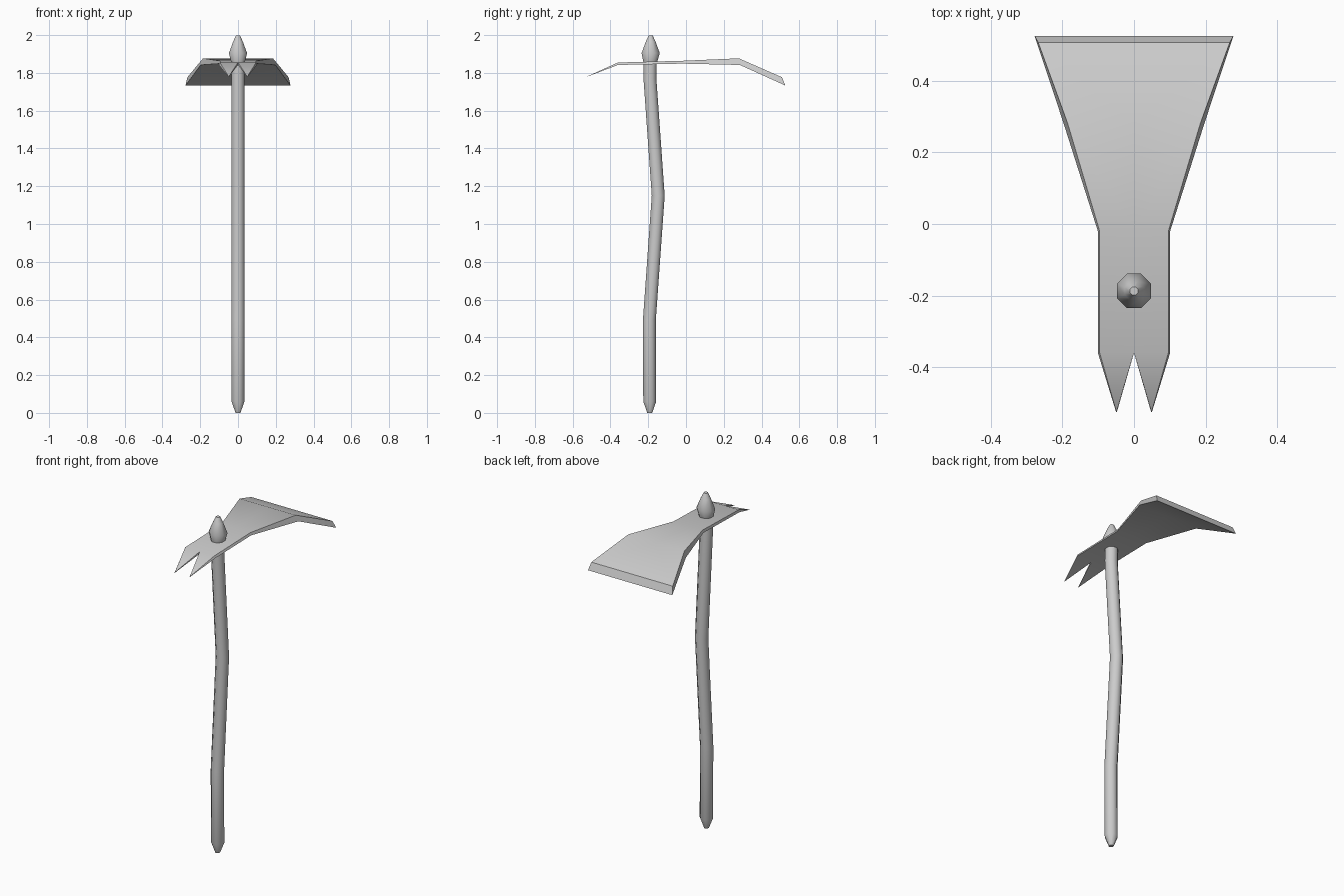
import bpy, bmesh, math

cube = bpy.data.objects.get("Cube")
if cube:
    bpy.data.objects.remove(cube, do_unlink=True)

GREY = (0.6, 0.6, 0.6, 1)
mat = bpy.data.materials.new("plain_grey")
mat.use_nodes = True
mat.diffuse_color = GREY
mat.node_tree.nodes["Principled BSDF"].inputs["Base Color"].default_value = GREY


def finish(name, bm, angle):
    bmesh.ops.recalc_face_normals(bm, faces=bm.faces)
    mesh = bpy.data.meshes.new(name)
    bm.to_mesh(mesh)
    bm.free()
    mesh.materials.append(mat)
    obj = bpy.data.objects.new(name, mesh)
    bpy.context.collection.objects.link(obj)
    bpy.ops.object.select_all(action="DESELECT")
    obj.select_set(True)
    bpy.context.view_layer.objects.active = obj
    bpy.ops.object.shade_smooth_by_angle(angle=math.radians(angle))
    return obj


def lofted_rod(name, rings, sides=8):
    """Stack octagonal rings given as (y, z, radius) and cap both ends."""
    bm = bmesh.new()
    loops = []
    for y, z, r in rings:
        turns = [math.tau * (i + 0.5) / sides for i in range(sides)]
        loops.append([bm.verts.new((r * math.cos(a), y + r * math.sin(a), z)) for a in turns])
    for low, high in zip(loops, loops[1:]):
        for i in range(sides):
            j = (i + 1) % sides
            bm.faces.new((low[i], low[j], high[j], high[i]))
    bm.faces.new(loops[0])
    bm.faces.new(loops[-1])
    return finish(name, bm, 60)


# Bent wooden shaft with a tapered foot
lofted_rod("handle", [(-.192, 0, .014), (-.192, .06, .037), (-.194, .49, .037),
                      (-.147, 1.15, .037), (-.191, 1.77, .037), (-.189, 1.88, .037)])

# Pointed knob above the head
lofted_rod("handle_knob", [(-.189, 1.855, .039), (-.187, 1.905, .052),
                           (-.187, 1.965, .028), (-.187, 1.998, .012)])

# Head: stations along its length as (y, z, inner x, outer x)
top = [(-.522, 1.782, .048, .050), (-.36, 1.855, 0, .096), (-.02, 1.864, 0, .096),
       (.28, 1.877, 0, .185), (.508, 1.777, 0, .268)]
bottom = [(-.526, 1.779, .048, .050), (-.36, 1.842, 0, .101), (-.02, 1.849, 0, .101),
          (.285, 1.842, 0, .198), (.526, 1.733, 0, .278)]

bm = bmesh.new()
layers = [[(bm.verts.new((a, y, z)), bm.verts.new((b, y, z))) for y, z, a, b in side]
          for side in (top, bottom)]
upper, lower = layers
for layer in layers:
    for p, q in zip(layer, layer[1:]):
        bm.faces.new((p[0], p[1], q[1], q[0]))
for i in range(len(top) - 1):
    bm.faces.new((upper[i][1], lower[i][1], lower[i + 1][1], upper[i + 1][1]))
# Fork tip, notch wall and broad cutting edge
bm.faces.new((upper[0][0], upper[0][1], lower[0][1], lower[0][0]))
bm.faces.new((upper[0][0], lower[0][0], lower[1][0], upper[1][0]))
bm.faces.new((upper[-1][0], upper[-1][1], lower[-1][1], lower[-1][0]))
# Mirror the half across x = 0
half = bm.verts[:] + bm.edges[:] + bm.faces[:]
copy = bmesh.ops.duplicate(bm, geom=half)["geom"]
for v in copy:
    if isinstance(v, bmesh.types.BMVert):
        v.co.x = -v.co.x
seam = [v for v in bm.verts if abs(v.co.x) < 1e-5]
bmesh.ops.remove_doubles(bm, verts=seam, dist=1e-4)
finish("forked_blade_head", bm, 40)
